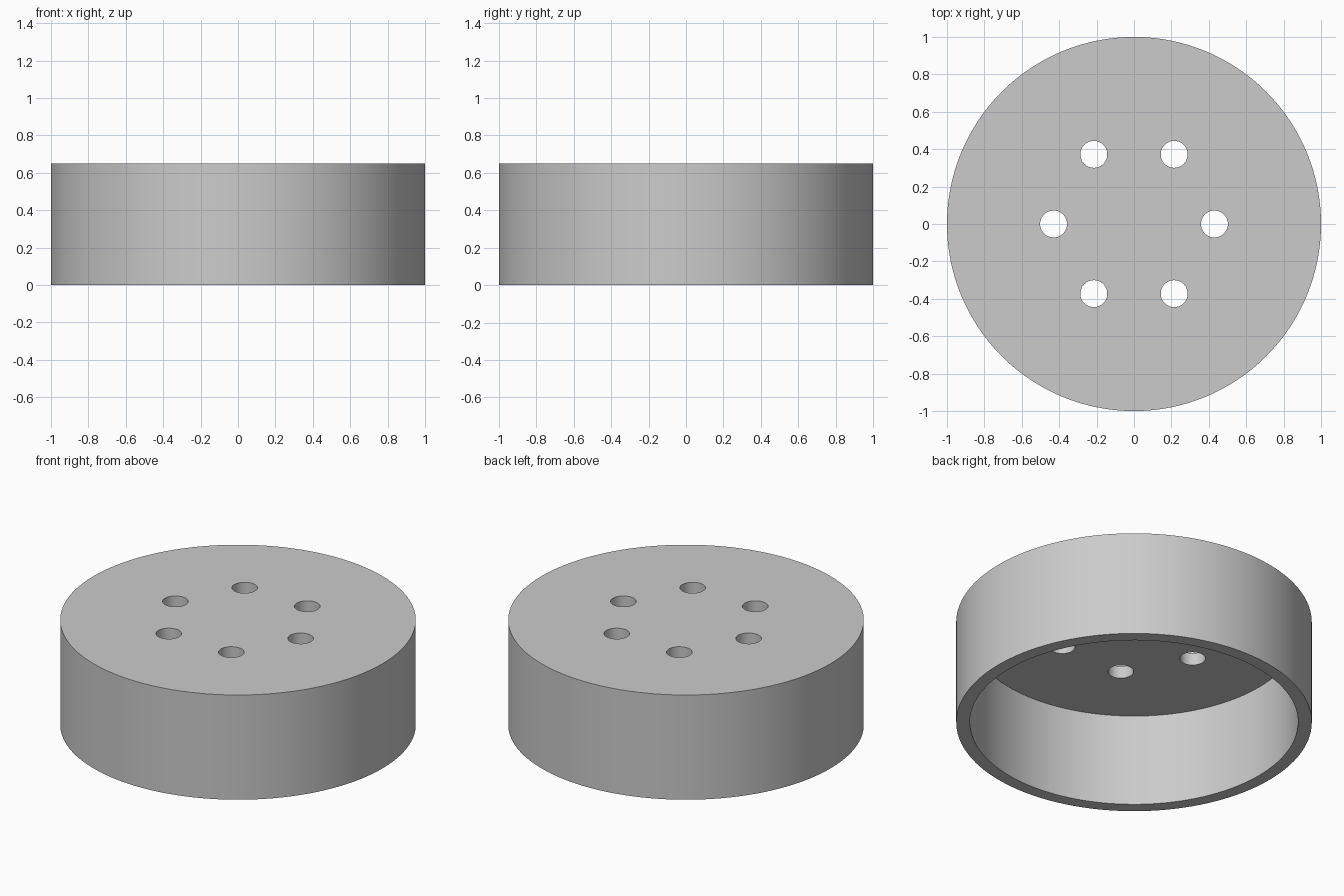
import bpy
from math import cos, sin, tau

old = bpy.data.objects.get("Cube")
if old:
    bpy.data.objects.remove(old, do_unlink=True)

HEIGHT, RADIUS, WALL = 0.65, 1.0, 0.077
HOLES, PITCH_RADIUS, HOLE_RADIUS = 6, 0.43, 0.072


def cylinder(name, radius, bottom, top, sides, x=0, y=0):
    bpy.ops.mesh.primitive_cylinder_add(
        vertices=sides, radius=radius, depth=top - bottom,
        location=(x, y, (bottom + top) / 2))
    obj = bpy.context.object
    obj.name = name
    return obj


def cut(target, cutter):
    cutter.hide_render = True
    mod = target.modifiers.new("cut", 'BOOLEAN')
    mod.operation = 'DIFFERENCE'
    mod.solver = 'EXACT'
    mod.object = cutter
    bpy.ops.object.select_all(action='DESELECT')
    target.select_set(True)
    bpy.context.view_layer.objects.active = target
    bpy.ops.object.modifier_apply(modifier=mod.name)
    bpy.data.objects.remove(cutter, do_unlink=True)


# Round cap body, hollow and open underneath
cap = cylinder("round_cap", RADIUS, 0, HEIGHT, 128)
cut(cap, cylinder("hollow_cutter", RADIUS - WALL, -0.2, HEIGHT - WALL, 128))

# Ring of holes through the top plate
for i in range(HOLES):
    a = tau * i / HOLES
    cut(cap, cylinder("hole_cutter", HOLE_RADIUS, HEIGHT - 0.3, HEIGHT + 0.2, 48,
                      PITCH_RADIUS * cos(a), PITCH_RADIUS * sin(a)))

# Plain grey finish
grey = bpy.data.materials.new("plain_grey")
grey.use_nodes = True
colour = (0.6, 0.6, 0.6, 1)
grey.diffuse_color = colour
grey.node_tree.nodes["Principled BSDF"].inputs["Base Color"].default_value = colour
cap.data.materials.clear()
cap.data.materials.append(grey)

bpy.ops.object.shade_smooth_by_angle()
